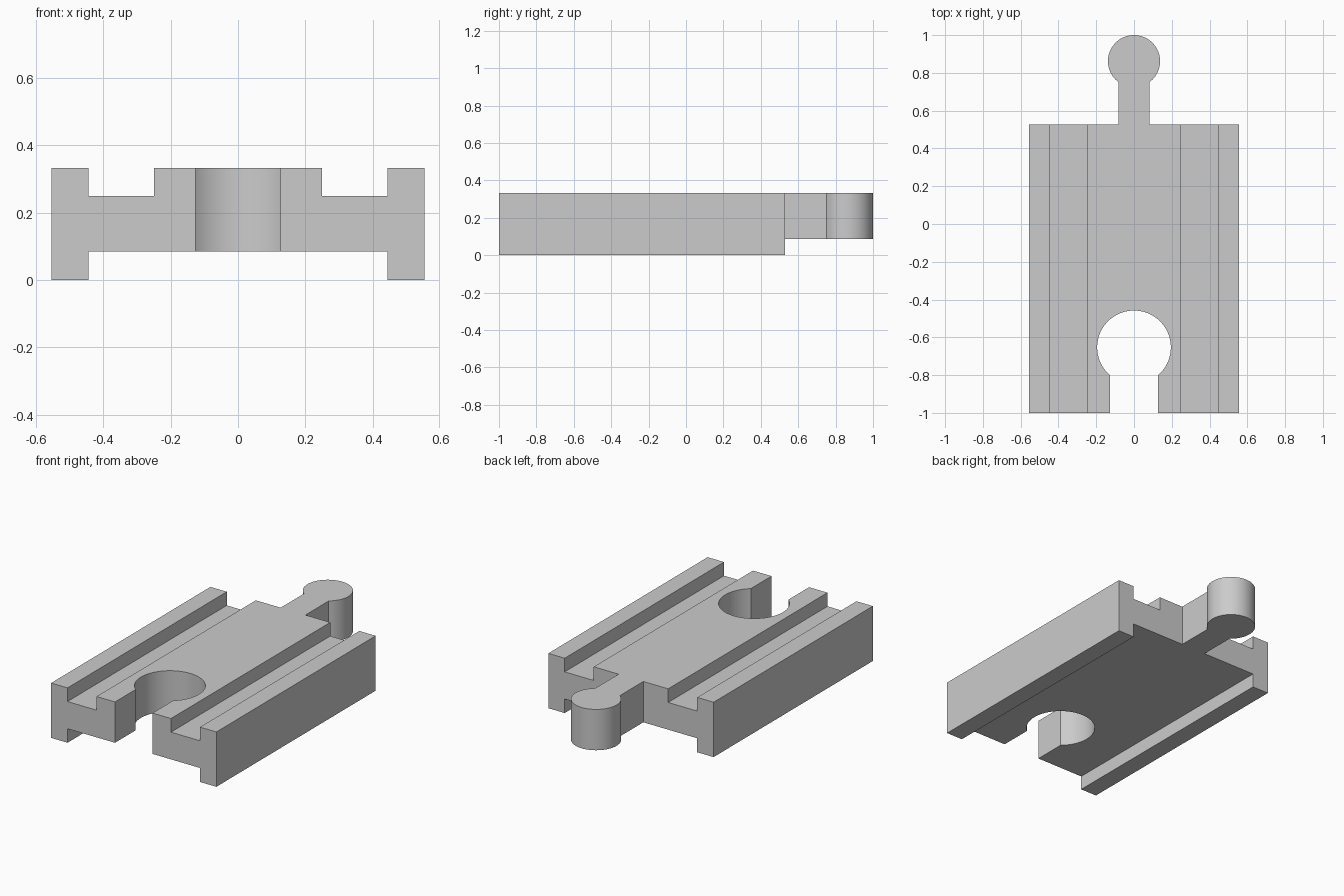
import bpy
import bmesh
from math import asin, cos, pi, radians, sin
from mathutils import Vector

if "Cube" in bpy.data.objects:
    bpy.data.objects.remove(bpy.data.objects["Cube"])

GREY = (0.6, 0.6, 0.6, 1)
grey = bpy.data.materials.new("plain_grey")
grey.use_nodes = True
grey.diffuse_color = GREY
grey.node_tree.nodes["Principled BSDF"].inputs["Base Color"].default_value = GREY


def prism(name, outline, offset):
    """Extrude a closed outline of 3D points along the offset."""
    bm = bmesh.new()
    face = bm.faces.new([bm.verts.new(p) for p in outline])
    new = bmesh.ops.extrude_face_region(bm, geom=[face])["geom"]
    verts = [v for v in new if isinstance(v, bmesh.types.BMVert)]
    bmesh.ops.translate(bm, verts=verts, vec=Vector(offset))
    bmesh.ops.recalc_face_normals(bm, faces=bm.faces)
    mesh = bpy.data.meshes.new(name)
    bm.to_mesh(mesh)
    bm.free()
    mesh.materials.append(grey)
    obj = bpy.data.objects.new(name, mesh)
    bpy.context.collection.objects.link(obj)
    return obj


def keyhole(name, centre, radius, half_neck, end, bottom, top, steps=64):
    """Upright disc at y = centre with a straight neck running to y = end."""
    gap = asin(half_neck / radius)
    points = [(half_neck, end, bottom)]
    for i in range(steps + 1):
        a = -pi / 2 + gap + (2 * pi - 2 * gap) * i / steps
        points.append((radius * cos(a), centre + radius * sin(a), bottom))
    points.append((-half_neck, end, bottom))
    return prism(name, points, (0, 0, top - bottom))


def combine(target, tool, operation):
    mod = target.modifiers.new(operation.lower(), "BOOLEAN")
    mod.operation = operation
    mod.solver = "EXACT"
    mod.object = tool
    bpy.context.view_layer.objects.active = target
    bpy.ops.object.modifier_apply(modifier=mod.name)
    bpy.data.objects.remove(tool)


# Track body: half cross-section mirrored, with side rails and a raised centre
BACK, FRONT, TOP, DECK, UNDER = 0.528, -1.0, 0.333, 0.25, 0.085
half = [(0.25, TOP), (0.25, DECK), (0.445, DECK), (0.445, TOP),
        (0.555, TOP), (0.555, 0), (0.445, 0), (0.445, UNDER)]
section = half + [(-x, z) for x, z in reversed(half)]
track = prism("track_piece", [(x, FRONT, z) for x, z in section],
              (0, BACK - FRONT, 0))

# Connecting peg at the back and matching socket at the front
combine(track, keyhole("peg", 0.862, 0.138, 0.083, BACK - 0.1, UNDER, TOP), "UNION")
combine(track, keyhole("socket", -0.653, 0.195, 0.126, FRONT - 0.1, 0.03, 0.4), "DIFFERENCE")

# Smooth the round walls, keep the corners crisp
bpy.ops.object.select_all(action="DESELECT")
track.select_set(True)
bpy.context.view_layer.objects.active = track
bpy.ops.object.shade_smooth_by_angle(angle=radians(30))
